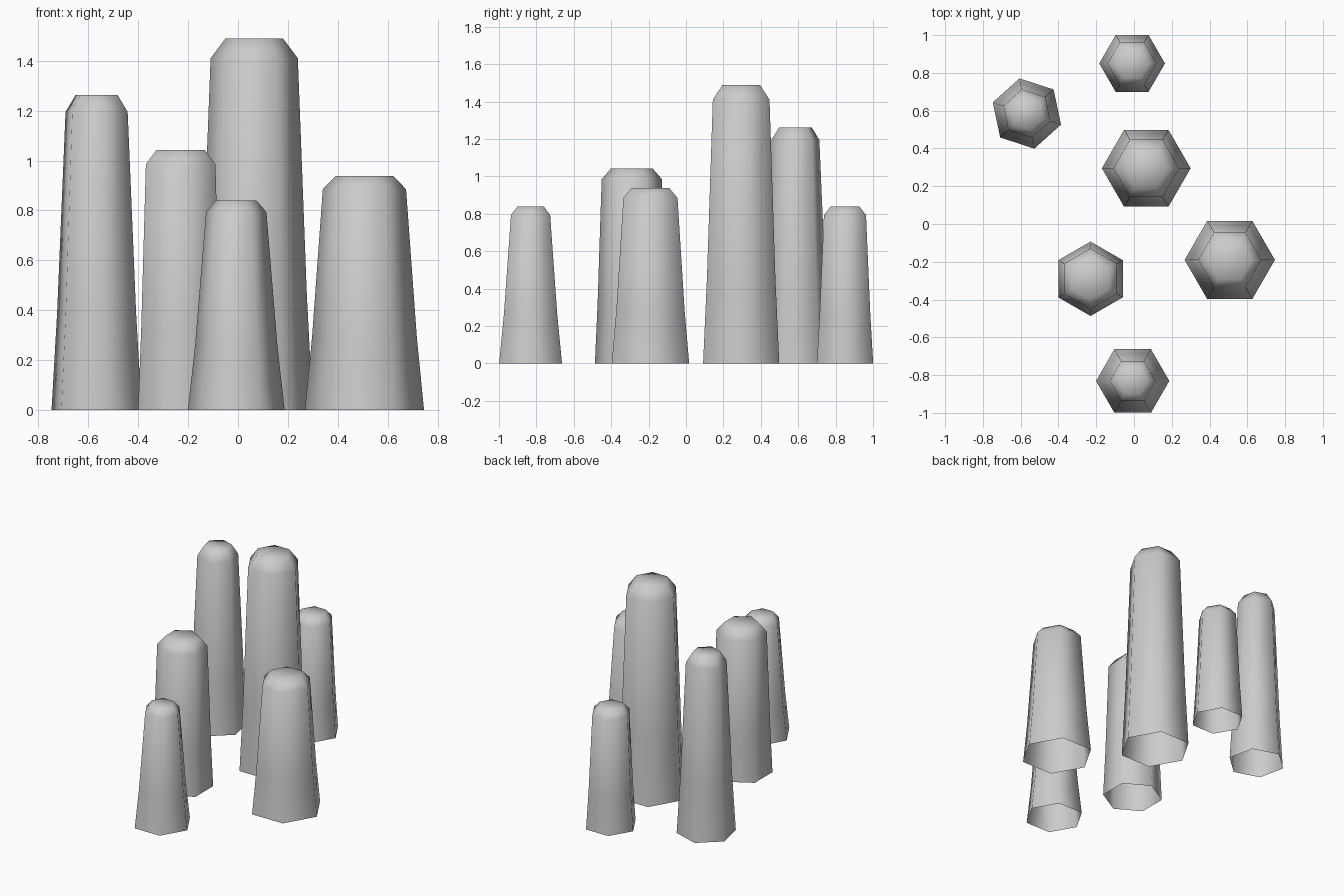
import bpy, bmesh
from math import sin, cos, radians

if "Cube" in bpy.data.objects:
    bpy.data.objects.remove(bpy.data.objects["Cube"])


def column(name, x, y, turn, height, base, shoulder, top, shoulder_z):
    """Tapered six-sided column with a chamfered flat top and open foot."""
    mid = base + (shoulder - base) * 0.40
    profile = [(base, 0), (mid, height * 0.31), (shoulder, shoulder_z), (top, height)]
    bm = bmesh.new()
    rings = []
    for r, z in profile:
        rings.append([bm.verts.new((r * cos(radians(turn + 60 * i)),
                                    r * sin(radians(turn + 60 * i)), z)) for i in range(6)])
    for lo, hi in zip(rings, rings[1:]):
        for i in range(6):
            j = (i + 1) % 6
            bm.faces.new((lo[i], lo[j], hi[j], hi[i]))
    bm.faces.new(rings[-1])
    for f in bm.faces:
        f.smooth = True
    me = bpy.data.meshes.new(name)
    bm.to_mesh(me)
    bm.free()
    ob = bpy.data.objects.new(name, me)
    ob.location = (x, y, 0)
    bpy.context.collection.objects.link(ob)


# Six stone columns: centre, turn, height, base / shoulder / top radius, shoulder height
column("tall_column", 0.065, 0.295, 0, 1.49, 0.235, 0.175, 0.115, 1.41)
column("left_column", -0.567, 0.585, 42, 1.262, 0.19, 0.131, 0.089, 1.195)
column("middle_column", -0.23, -0.29, 30, 1.042, 0.197, 0.161, 0.112, 0.985)
column("right_column", 0.507, -0.19, 0, 0.937, 0.239, 0.167, 0.117, 0.885)
column("front_column", -0.007, -0.831, 0, 0.84, 0.194, 0.121, 0.081, 0.793)
column("back_column", -0.01, 0.85, 0, 0.84, 0.174, 0.13, 0.088, 0.793)
